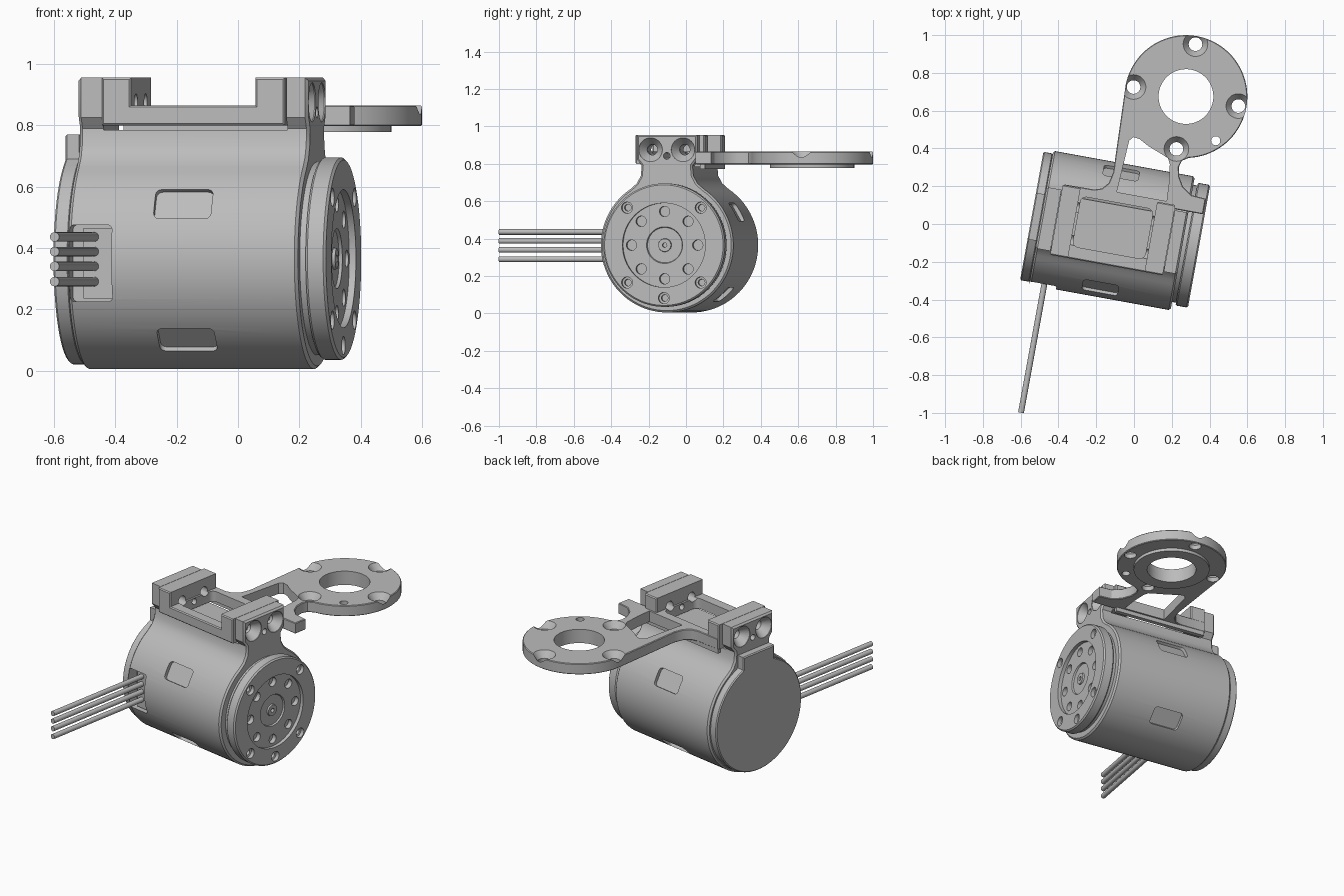
import bpy, bmesh, math
from mathutils import Matrix, Vector

cube = bpy.data.objects.get("Cube")
if cube:
    bpy.data.objects.remove(cube, do_unlink=True)

grey = bpy.data.materials.new("machined_grey")
grey.use_nodes = True
COLOR = (0.5, 0.5, 0.5, 1)
grey.diffuse_color = COLOR
grey.node_tree.nodes["Principled BSDF"].inputs["Base Color"].default_value = COLOR

TURN = Matrix.Rotation(math.radians(-10.3), 4, "Z")   # whole assembly is turned
AV, AZ = -0.055, 0.365                                # drum axis
SEG = 64
parts = []


def place(a, b, h, axis):
    return {"X": Vector((h, a, b)), "Y": Vector((a, h, b)), "Z": Vector((a, b, h))}[axis]


def finish(name, bm, cutter=False):
    bmesh.ops.recalc_face_normals(bm, faces=bm.faces)
    mesh = bpy.data.meshes.new(name)
    bm.to_mesh(mesh)
    bm.free()
    obj = bpy.data.objects.new(name, mesh)
    bpy.context.scene.collection.objects.link(obj)
    mesh.materials.append(grey)
    obj.hide_render = cutter
    if not cutter:
        parts.append(obj)
    return obj


def prism(name, pts, lo, hi, axis="Z", bevel=0, cutter=False):
    bm = bmesh.new()
    ends = [[bm.verts.new(place(a, b, h, axis)) for a, b in pts] for h in (lo, hi)]
    caps = [bm.faces.new(ring) for ring in ends]
    n = len(pts)
    for i in range(n):
        j = (i + 1) % n
        bm.faces.new((ends[0][i], ends[0][j], ends[1][j], ends[1][i]))
    bmesh.ops.recalc_face_normals(bm, faces=bm.faces)
    if bevel:
        rim = [e for f in caps for e in f.edges]
        bmesh.ops.bevel(bm, geom=rim, offset=bevel, segments=1, affect="EDGES", profile=0.5)
    return finish(name, bm, cutter)


def lathe(name, profile, center, axis="Z", seg=SEG, closed=False, cutter=False):
    """Turn (radius, height) points about an axis."""
    bm = bmesh.new()
    rings = []
    for r, h in profile:
        count = seg if r > 0 else 1
        rings.append([bm.verts.new(place(center[0] + r * math.cos(2 * math.pi * i / seg),
                                         center[1] + r * math.sin(2 * math.pi * i / seg), h, axis))
                      for i in range(count)])
    pairs = list(zip(rings, rings[1:])) + ([(rings[-1], rings[0])] if closed else [])
    for p, q in pairs:
        for i in range(seg):
            j = (i + 1) % seg
            quad = [p[i % len(p)], p[j % len(p)], q[j % len(q)], q[i % len(q)]]
            bm.faces.new(list(dict.fromkeys(quad)))
    return finish(name, bm, cutter)


def rod(name, r, lo, hi, center, axis="Z", seg=24, cutter=False):
    return lathe(name, [(0, lo), (r, lo), (r, hi), (0, hi)], center, axis, seg, cutter=cutter)


def rect(a0, a1, b0, b1):
    return [(a0, b0), (a1, b0), (a1, b1), (a0, b1)]


def round_rect(a0, a1, b0, b1, r):
    pts = []
    for k, (a, b) in enumerate(((a1 - r, b1 - r), (a0 + r, b1 - r), (a0 + r, b0 + r), (a1 - r, b0 + r))):
        for s in range(5):
            t = math.pi / 2 * (k + s / 4)
            pts.append((a + r * math.cos(t), b + r * math.sin(t)))
    return pts


def arc(c, r, t0, t1, n):
    return [(c[0] + r * math.cos(t0 + (t1 - t0) * i / n),
             c[1] + r * math.sin(t0 + (t1 - t0) * i / n)) for i in range(n + 1)]


def necked(r, start, neck):
    """Round outline with a symmetric neck rising from its top."""
    t = math.acos(start / r)
    pts = arc((AV, AZ), r, math.pi - t, 2 * math.pi + t, SEG)
    return pts + [(AV + w, z) for w, z in neck] + [(AV - w, z) for w, z in reversed(neck)]


def cut(obj, *cutters, keep=False):
    bpy.context.view_layer.objects.active = obj
    for c in cutters:
        mod = obj.modifiers.new("cut", "BOOLEAN")
        mod.operation, mod.solver, mod.object = "DIFFERENCE", "EXACT", c
        bpy.ops.object.modifier_apply(modifier=mod.name)
        if not keep:
            bpy.data.objects.remove(c, do_unlink=True)


# Drum with the saddle pillars on top
body = prism("drum_body", necked(0.36, 0.2, [(0.165, 0.695), (0.143, 0.735), (0.138, 0.79),
                                             (0.165, 0.825), (0.165, 0.955)]),
             -0.49, 0.272, "X", bevel=0.01)
cut(body, prism("saddle_cut", rect(-0.41, 0.2, -0.4, 0.3), 0.785, 1.1, cutter=True))

# Shallow rounded pockets around the drum
for ang in (30, -48, 150, 228):
    pocket = prism("pocket_cut", round_rect(-0.21, -0.02, -0.055, 0.055, 0.02), 0.338, 0.45, cutter=True)
    turn = Matrix.Rotation(math.radians(90 - ang), 4, "X")
    pocket.data.transform(Matrix.Translation((0, AV, AZ)) @ turn)
    cut(body, pocket)

# Cable socket, connector and four wires
cut(body, prism("socket_cut", round_rect(-0.486, -0.345, 0.225, 0.475, 0.015), -0.6, -0.335, "Y", cutter=True))
prism("connector", rect(-0.445, -0.347, 0.235, 0.465), -0.37, -0.3, "Y")
for z in (0.29, 0.34, 0.388, 0.436):
    rod("wire", 0.0155, -1.09, -0.32, (-0.41, z), "Y", 16)

# Rear cover with a tab
prism("end_cover", necked(0.345, 0.16, [(0.125, 0.69), (0.125, 0.77)]), -0.54, -0.488, "X", bevel=0.006)

# Turning output disc
horn = lathe("output_disc", [(0, 0.26), (0.315, 0.26), (0.315, 0.293), (0.324, 0.293), (0.33, 0.3),
                             (0.33, 0.352), (0.322, 0.36), (0.225, 0.36), (0.225, 0.338), (0.098, 0.338),
                             (0.094, 0.328), (0.036, 0.328), (0.034, 0.338), (0.012, 0.338),
                             (0.012, 0.315), (0, 0.315)], (AV, AZ), "X", 96)
for k in range(8):
    t = math.pi / 4 * k
    d = Vector((math.cos(t), math.sin(t)))
    c = Vector((AV, AZ)) + d * 0.18
    cut(horn, rod("horn_hole", 0.028, 0.31, 0.4, c, "X", cutter=True))
    if k in (1, 3, 5, 6, 7):
        c = Vector((AV, AZ)) + d * 0.283
        cut(horn, lathe("bolt_hole", [(0, 0.31), (0.018, 0.31), (0.018, 0.335), (0.03, 0.337),
                                      (0.03, 0.4), (0, 0.4)], c, "X", 24, cutter=True))

# U-shaped bracket seated between the pillars
bracket = prism("bracket", [(-0.408, 0.8), (0.198, 0.8), (0.198, 0.955), (0.1, 0.955), (0.1, 0.865),
                            (-0.312, 0.865), (-0.312, 0.955), (-0.408, 0.955)], -0.24, 0.138, "Y", bevel=0.006)
cut(bracket, prism("window_cut", round_rect(-0.3, 0.088, -0.175, 0.095, 0.03), 0.7, 0.95, cutter=True))

# Countersunk screw holes through pillars and bracket walls
for dv, z, r, head in ((-0.088, 0.875, 0.028, 0.064), (0.088, 0.875, 0.028, 0.064), (0, 0.842, 0.018, 0.018)):
    hole = lathe("screw_cut", [(0, -0.52), (head, -0.52), (head, -0.487), (r, -0.44), (r, 0.22),
                               (head, 0.268), (head, 0.3), (0, 0.3)], (AV + dv, z), "X", 32, cutter=True)
    cut(body, hole, keep=True)
    cut(bracket, hole)

# Flat arm with two struts and a round mounting plate
HUB = (0.15, 0.713)
outline = [(-0.4, 0.116), (0.35, 0.116), (0.35, 0.2), (0.27, 0.205), (0.22, 0.24), (0.19, 0.29), (0.18, 0.34),
           (0.19, 0.375)]
outline += arc(HUB, 0.325, math.radians(-77), math.pi, 60)
outline += [(-0.157, 0.25), (-0.17, 0.19), (-0.2, 0.155), (-0.24, 0.142), (-0.4, 0.14)]
arm = prism("mounting_arm", outline, 0.797, 0.865, bevel=0.004)
opening = [(-0.12, 0.15), (0.148, 0.15), (0.143, 0.25), (0.13, 0.345), (0.115, 0.375), (0.07, 0.393),
           (0, 0.42), (-0.05, 0.447), (-0.085, 0.452), (-0.104, 0.43)]
cut(arm, prism("opening_cut", opening, 0.7, 1, cutter=True),
    rod("hub_cut", 0.145, 0.7, 1, HUB, seg=SEG, cutter=True))
for k in range(4):
    t = math.pi / 2 * k
    c = (HUB[0] + 0.282 * math.cos(t), HUB[1] + 0.282 * math.sin(t))
    cut(arm, lathe("countersink", [(0, 0.7), (0.036, 0.7), (0.036, 0.825), (0.066, 0.866),
                                   (0.066, 0.9), (0, 0.9)], c, seg=32, cutter=True))
cut(arm, rod("pin_cut", 0.024, 0.7, 1, (HUB[0] + 0.197, HUB[1] - 0.202), cutter=True))
lathe("hub_collar", [(0.145, 0.778), (0.225, 0.778), (0.225, 0.8), (0.145, 0.8)], HUB, closed=True)
prism("stiffening_rib", rect(-0.4, 0.198, 0.112, 0.139), 0.772, 0.8)

# Turn the assembly and shade it
bpy.ops.object.select_all(action="DESELECT")
for obj in parts:
    obj.data.transform(TURN)
    obj.select_set(True)
bpy.context.view_layer.objects.active = body
bpy.ops.object.shade_smooth_by_angle(angle=math.radians(30))
